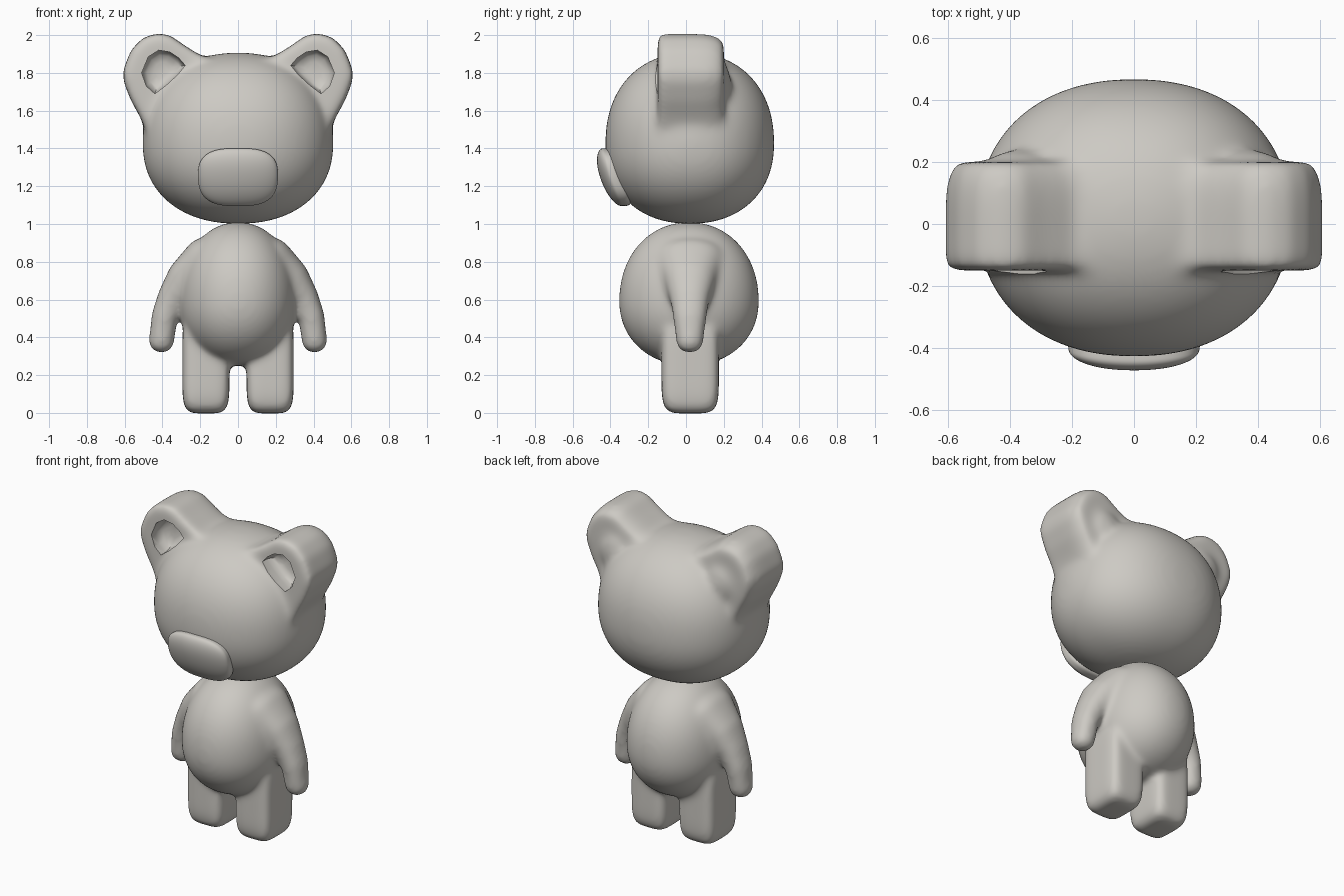
import bpy
import bmesh
from mathutils import Vector

cube = bpy.data.objects.get("Cube")
if cube:
    bpy.data.objects.remove(cube)

grey = bpy.data.materials.new("warm grey")
grey.use_nodes = True
colour = (0.61, 0.59, 0.55, 1)
grey.diffuse_color = colour
grey.node_tree.nodes["Principled BSDF"].inputs["Base Color"].default_value = colour


def blob(bm, centre, radii, power=2.0, detail=4, drop=1.0):
    """Ellipsoid, boxier as the power rises; drop scales its lower half."""
    made = bmesh.ops.create_icosphere(bm, subdivisions=detail, radius=1)["verts"]
    for v in made:
        size = sum(abs(c) ** power for c in v.co) ** (1 / power)
        p = Vector([c / size * r for c, r in zip(v.co, radii)])
        if p.z < 0:
            p.z *= drop
        v.co = Vector(centre) + p
    return made


def loft(bm, profile, layers, side):
    """Stack scaled copies of an (x, z) profile along y and cap both ends."""
    mx = sum(p[0] for p in profile) / len(profile)
    mz = sum(p[1] for p in profile) / len(profile)
    rings = [[bm.verts.new((side * (mx + (x - mx) * s), y, mz + (z - mz) * s))
              for x, z in profile] for y, s in layers]
    faces = [bm.faces.new(rings[0]), bm.faces.new(rings[-1][::-1])]
    n = len(profile)
    for a, b in zip(rings, rings[1:]):
        for i in range(n):
            j = (i + 1) % n
            faces.append(bm.faces.new((a[j], a[i], b[i], b[j])))
    bmesh.ops.recalc_face_normals(bm, faces=faces)


def make_object(name, bm):
    mesh = bpy.data.meshes.new(name)
    bm.to_mesh(mesh)
    bm.free()
    obj = bpy.data.objects.new(name, mesh)
    bpy.context.collection.objects.link(obj)
    mesh.materials.append(grey)
    return obj


def melt(obj, voxel, rounds):
    """Fuse overlapping shapes into one skin with soft joins."""
    fuse = obj.modifiers.new("fuse", "REMESH")
    fuse.mode = "VOXEL"
    fuse.voxel_size = voxel
    soften = obj.modifiers.new("soften", "SMOOTH")
    soften.iterations = rounds


def finish(obj, angle):
    """Apply the modifiers and shade smooth."""
    graph = bpy.context.evaluated_depsgraph_get()
    mesh = bpy.data.meshes.new_from_object(obj.evaluated_get(graph))
    obj.modifiers.clear()
    obj.data = mesh
    mesh.materials.clear()
    mesh.materials.append(grey)
    bpy.ops.object.select_all(action="DESELECT")
    obj.select_set(True)
    bpy.context.view_layer.objects.active = obj
    bpy.ops.object.shade_smooth_by_angle(angle=angle)


# Head with ears, each ear backed by a rounded root
ear = [(0.12, 1.87), (0.2, 1.893), (0.29, 1.95), (0.36, 2.0), (0.43, 2.01), (0.505, 1.985),
       (0.567, 1.92), (0.61, 1.81), (0.605, 1.75), (0.565, 1.65), (0.52, 1.57), (0.48, 1.48),
       (0.2, 1.5)]
bm = bmesh.new()
blob(bm, (0, 0.02, 1.425), (0.505, 0.447, 0.482), 2.2, 5, 0.88)
for side in (-1, 1):
    loft(bm, ear, [(-0.15, 0.95), (-0.125, 1), (0.06, 1), (0.12, 0.98), (0.165, 0.92),
                   (0.2, 0.8)], side)
    blob(bm, (side * 0.37, 0.05, 1.74), (0.18, 0.19, 0.2))
head = make_object("head", bm)
melt(head, 0.014, 35)

# Ear hollows, cut as shallow bowls
hollow = [(0.28, 1.84), (0.315, 1.88), (0.36, 1.91), (0.42, 1.92), (0.475, 1.885), (0.51, 1.8),
          (0.485, 1.73), (0.44, 1.69), (0.38, 1.735), (0.32, 1.79)]
bm = bmesh.new()
for side in (-1, 1):
    loft(bm, hollow, [(-0.3, 1), (-0.11, 1), (-0.08, 0.93), (-0.06, 0.75), (-0.05, 0.4)], side)
cutter = make_object("ear_hollow_cutter", bm)
cutter.hide_render = True
cut = head.modifiers.new("hollows", "BOOLEAN")
cut.operation = "DIFFERENCE"
cut.solver = "EXACT"
cut.object = cutter
finish(head, 0.9)
bpy.data.objects.remove(cutter)

# Muzzle pad, bent to follow the face
bm = bmesh.new()
for v in blob(bm, (0, 0, 0), (0.212, 0.045, 0.153), 2.9, 5):
    x, y, z = v.co
    if y > 0:
        y *= 1.8
    v.co.x = x * (1 + 0.3 * min(z, 0))
    v.co.y = y - 0.41 - 0.32 * z + 1.1 * z * z + 0.5 * x * x
    v.co.z = z + 1.248
finish(make_object("muzzle", bm), 1.0)

# Body with arms and legs
arm = [((0.16, 0.80), 0.13, 0.19), ((0.27, 0.71), 0.105, 0.14), ((0.345, 0.61), 0.08, 0.105),
       ((0.388, 0.51), 0.07, 0.09), ((0.405, 0.385), 0.068, 0.073)]
bm = bmesh.new()
blob(bm, (0, 0.016, 0.59), (0.31, 0.37, 0.42), 2.1, 5, 0.81)
for side in (-1, 1):
    for (p, w, d), (q, w2, d2) in zip(arm, arm[1:]):
        for t in (0, 0.2, 0.4, 0.6, 0.8, 1):
            mix = [a + (b - a) * t for a, b in zip((*p, w, d), (*q, w2, d2))]
            blob(bm, (side * mix[0], 0.02, mix[1]), (mix[2], mix[3], mix[2]), 2.3, 3)
    blob(bm, (side * 0.17, 0.022, 0.255), (0.125, 0.152, 0.258), 5.5, 5)
body = make_object("body", bm)
melt(body, 0.013, 28)
finish(body, 1.2)
